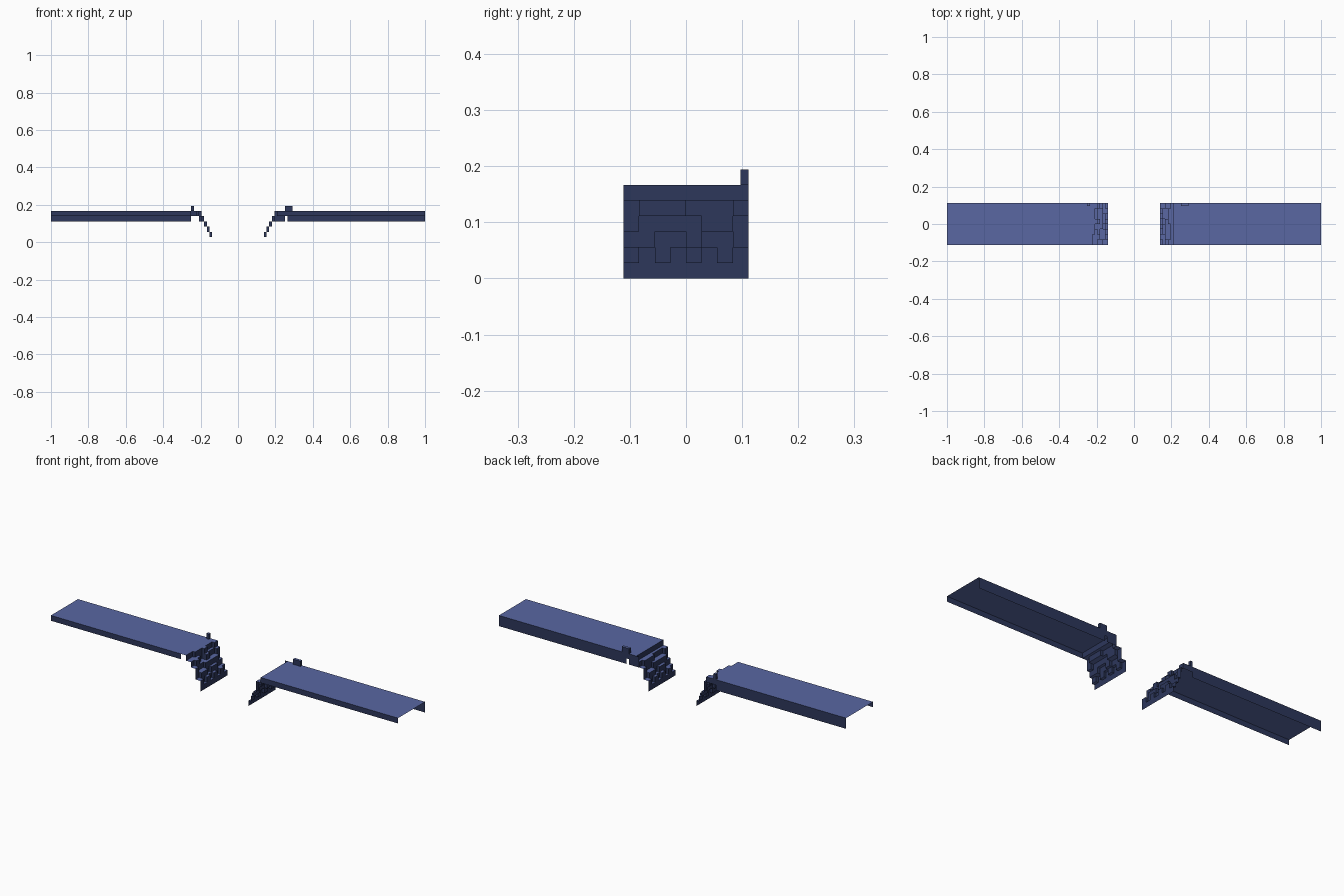
import bpy, bmesh

if "Cube" in bpy.data.objects:
    bpy.data.objects.remove(bpy.data.objects["Cube"])

H = 1 / 72            # half of one block; all sizes below are counted in it
ROW = 2               # block height
TOP = 12              # deck height
HALF_W = 8            # half deck width
LONG = 72             # outer end of the deck
FLAT = 18             # where the broken deck edge becomes straight


def material(name, color):
    m = bpy.data.materials.new(name)
    m.diffuse_color = (*color, 1)
    m.use_nodes = True
    m.node_tree.nodes["Principled BSDF"].inputs["Base Color"].default_value = m.diffuse_color
    return m


top_mat = material("slate_blue", (0.100, 0.136, 0.365))
side_mat = material("dark_navy", (0.026, 0.038, 0.105))


def quad(bm, pts, facing):
    """Add one quad whose normal points along the given direction."""
    f = bm.faces.new([bm.verts.new([c * H for c in p]) for p in pts])
    f.normal_update()
    if f.normal.dot(facing) < 0:
        f.normal_flip()


def finish(bm, name):
    bmesh.ops.remove_doubles(bm, verts=bm.verts, dist=1e-5)
    bmesh.ops.dissolve_limit(bm, angle_limit=0.01, verts=bm.verts, edges=bm.edges)
    # Faces turned up are slate blue, all others dark navy
    for f in bm.faces:
        f.normal_update()
        f.material_index = 0 if f.normal.z > 0.5 else 1
    me = bpy.data.meshes.new(name)
    bm.to_mesh(me)
    bm.free()
    me.materials.append(top_mat)
    me.materials.append(side_mat)
    bpy.context.collection.objects.link(bpy.data.objects.new(name, me))


def wall_x(bm, x, y0, y1, z0, z1, n):
    quad(bm, [(x, y0, z0), (x, y1, z0), (x, y1, z1), (x, y0, z1)], (n, 0, 0))


def wall_y(bm, y, x0, x1, z0, z1, n):
    quad(bm, [(x0, y, z0), (x1, y, z0), (x1, y, z1), (x0, y, z1)], (0, n, 0))


def floor_z(bm, z, x0, x1, y0, y1, n=1):
    quad(bm, [(x0, y0, z), (x1, y0, z), (x1, y1, z), (x0, y1, z)], (0, 0, n))


def stepped_wall(name, side, rows):
    """Open sheet of staggered blocks; rows list the x of each column, bottom up."""
    bm = bmesh.new()
    for r, row in enumerate(rows):
        z = r * ROW
        for c, d in enumerate(row):
            y = -HALF_W + 2 * c
            wall_x(bm, side * d, y, y + 2, z, z + ROW, -side)
            if r + 1 < len(rows) and rows[r + 1][c] != d:
                up = rows[r + 1][c]
                floor_z(bm, z + ROW, side * d, side * up, y, y + 2, 1 if up > d else -1)
            if c < 7 and row[c + 1] != d:
                wall_y(bm, y + 2, side * d, side * row[c + 1], z, z + ROW,
                       1 if d < row[c + 1] else -1)
    finish(bm, name)


def deck(name, side, edge):
    """Top sheet with a ragged inner edge."""
    bm = bmesh.new()
    for c, d in enumerate(edge):
        y = -HALF_W + 2 * c
        floor_z(bm, TOP, side * d, side * LONG, y, y + 2)
    finish(bm, name)


def skirt(name, y, n, spans):
    bm = bmesh.new()
    for x0, x1, z0, z1 in spans:
        wall_y(bm, y, x0, x1, z0, z1, n)
    finish(bm, name)


def stub(name, x0, x1):
    """Small remnant of the parapet on the rear edge, open below."""
    bm = bmesh.new()
    y0, y1, z0, z1 = 7, 8, TOP, TOP + 2
    wall_x(bm, x0, y0, y1, z0, z1, -1)
    wall_x(bm, x1, y0, y1, z0, z1, 1)
    wall_y(bm, y0, x0, x1, z0, z1, -1)
    wall_y(bm, y1, x0, x1, z0, z1, 1)
    floor_z(bm, z1, x0, x1, y0, y1)
    finish(bm, name)


# Column depths of the two broken ends, bottom row first
right_rows = [
    [10] * 8,
    [11, 10, 11, 10, 11, 10, 11, 10],
    [12, 12, 11, 11, 12, 11, 11, 12],
    [13, 12, 12, 12, 12, 13, 13, 12],
    [13, 14, 14, 14, 13, 13, 13, 14],
    [15] * 8,
]
left_rows = [
    [10] * 8,
    [10, 11, 10, 11, 10, 11, 10, 11],
    [12, 11, 11, 12, 11, 11, 12, 12],
    [12, 13, 13, 12, 12, 12, 12, 13],
    [14, 13, 14, 15, 13, 14, 14, 13],
    [16, 16, 15, 15, 14, 15, 15, 14],
]

stepped_wall("right_stepped_wall", 1, right_rows)
stepped_wall("left_stepped_wall", -1, left_rows)
deck("right_deck", 1, right_rows[-1])
deck("left_deck", -1, left_rows[-1])

# Front skirts are one block high, rear skirts two, with gaps near the break
skirt("right_front_skirt", -HALF_W, -1, [(15, LONG, 10, TOP)])
skirt("left_front_skirt", -HALF_W, -1, [(-LONG, -FLAT, 10, TOP)])
skirt("right_rear_skirt", HALF_W, 1,
      [(14, LONG, 10, TOP), (14, 18, 8, 10), (19, LONG, 8, 10)])
skirt("left_rear_skirt", HALF_W, 1,
      [(-LONG, -14, 10, TOP), (-LONG, -18, 8, 10)])

stub("right_parapet_stub", 18, 21)
stub("left_parapet_stub", -18, -17)
